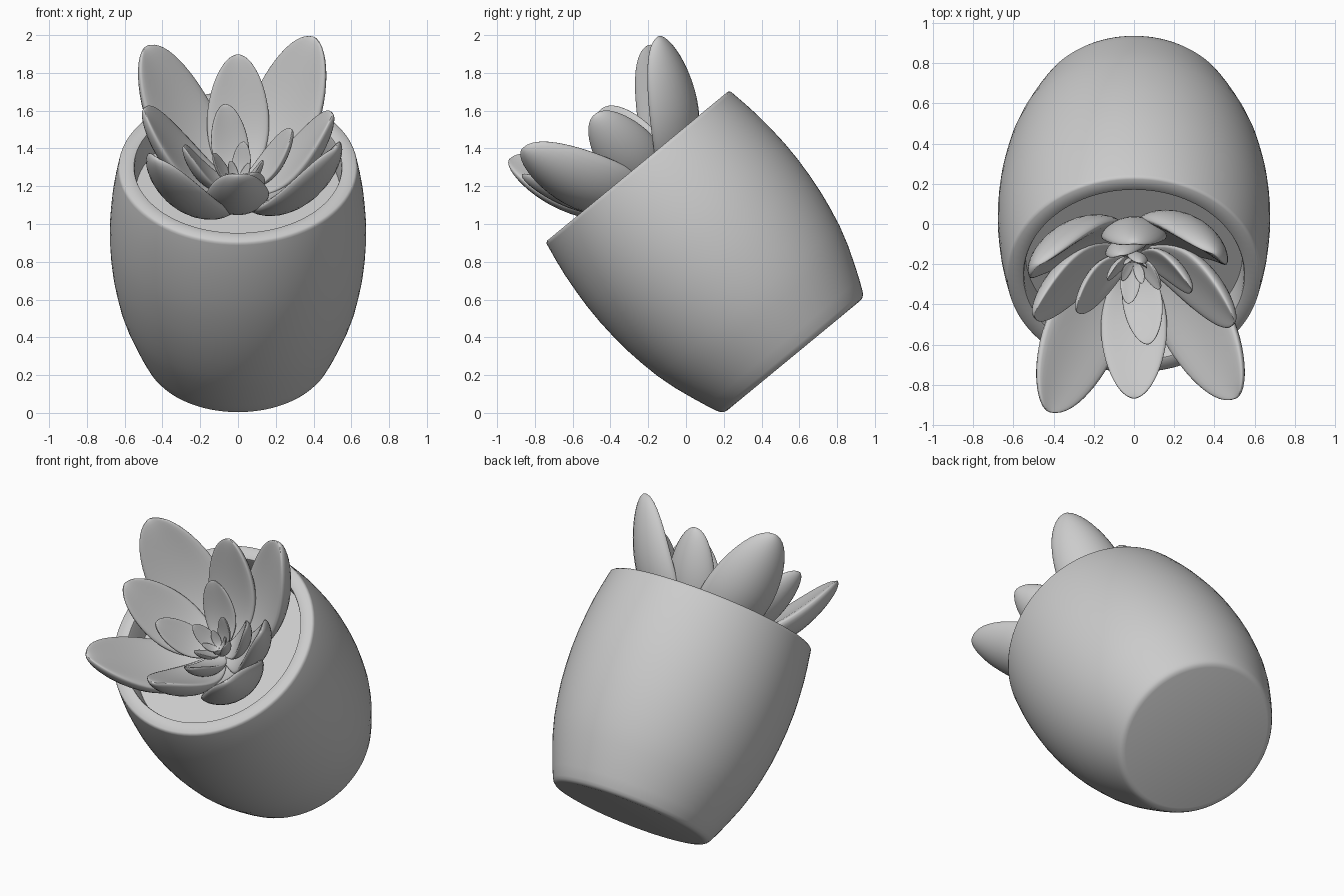
import bpy, bmesh, math
from mathutils import Matrix, Vector

if "Cube" in bpy.data.objects:
    bpy.data.objects.remove(bpy.data.objects["Cube"])

# One plain grey for everything
grey = bpy.data.materials.new("plain grey")
grey.diffuse_color = (0.6, 0.6, 0.6, 1)
grey.use_nodes = True
grey.node_tree.nodes["Principled BSDF"].inputs["Base Color"].default_value = grey.diffuse_color

# The whole model leans forward about the x axis, pivoting at the pot base centre
TILT = Matrix.Translation((0, 0.57, 0.303)) @ Matrix.Rotation(math.radians(39.5), 4, 'X')


def finish(bm, name, angle):
    bmesh.ops.recalc_face_normals(bm, faces=bm.faces)
    bm.transform(TILT)
    me = bpy.data.meshes.new(name)
    bm.to_mesh(me)
    bm.free()
    me.materials.append(grey)
    ob = bpy.data.objects.new(name, me)
    bpy.context.collection.objects.link(ob)
    bpy.ops.object.select_all(action='DESELECT')
    ob.select_set(True)
    bpy.context.view_layer.objects.active = ob
    bpy.ops.object.shade_smooth_by_angle(angle=math.radians(angle))
    return ob


def skin(bm, rings, cap_start=True, cap_end=True):
    """Join closed rings of points with quads and cap the ends."""
    vs = [[bm.verts.new(p) for p in ring] for ring in rings]
    n = len(vs[0])
    for a, b in zip(vs, vs[1:]):
        for i in range(n):
            j = (i + 1) % n
            bm.faces.new((a[i], a[j], b[j], b[i]))
    if cap_start:
        bm.faces.new(vs[0][::-1])
    if cap_end:
        bm.faces.new(vs[-1])


def lathe(name, profile, seg=96):
    bm = bmesh.new()
    rings = [[(r * math.cos(2 * math.pi * i / seg), r * math.sin(2 * math.pi * i / seg), h)
              for i in range(seg)] for r, h in profile]
    skin(bm, rings)
    return finish(bm, name, 40)


# Barrel-shaped pot with a thick rim and an inner wall
lathe("pot", [(0.455, 0), (0.474, 0.004), (0.487, 0.014), (0.498, 0.03), (0.525, 0.09),
              (0.557, 0.17), (0.594, 0.27), (0.625, 0.376), (0.646, 0.48), (0.662, 0.58),
              (0.672, 0.68), (0.678, 0.79), (0.678, 0.9), (0.672, 1.0), (0.663, 1.1),
              (0.650, 1.19), (0.634, 1.28), (0.631, 1.292), (0.621, 1.30), (0.56, 1.30),
              (0.551, 1.296), (0.547, 1.285), (0.54, 1.11)])

# Soil disc inside the pot
lathe("soil", [(0.545, 1.10), (0.545, 1.13)])

CENTRE = 1.205  # height of the rosette centre along the pot axis


def leaf(name, azimuth, radial, rise, n=22, seg=28):
    """Fleshy leaf sagging out from the rosette centre, curling up to its tip."""
    length = math.hypot(radial, rise)
    half = 0.245 * length
    start = -0.10 * length

    def mid(t):
        return Vector((radial * t ** 0.85, 0, rise * t ** 2.1 + start * (1 - t)))

    rings = []
    for k in range(n + 1):
        t = math.sin(k / n * math.pi / 2) * 0.9995
        if t > 0.6:
            w = half * math.sqrt(1 - ((t - 0.6) / 0.4) ** 2)
        else:
            w = half * (0.25 + 0.75 * math.sin(math.pi / 2 * t / 0.6))
        d = (mid(t + 0.01) - mid(t - 0.01 if t > 0.01 else t)).normalized()
        up = Vector((-d.z, 0, d.x))
        ring = []
        for i in range(seg):
            a = 2 * math.pi * i / seg
            c, s = math.cos(a), math.sin(a)
            off = w * ((0.24 if s > 0 else 0.40) * s + 0.22 * c * c)
            ring.append(mid(t) + Vector((0, w * c, 0)) + up * off)
        rings.append(ring)
    bm = bmesh.new()
    skin(bm, rings)
    bm.transform(Matrix.Translation((0, 0, CENTRE)) @ Matrix.Rotation(math.radians(azimuth), 4, 'Z'))
    return finish(bm, name, 80)


# Outer leaves: four long diagonal ones, and shorter ones between them
for i, az in enumerate((52, 138, 229, 322)):
    leaf(f"long_leaf_{i + 1}", az, 0.655, 0.555)
for i, az in enumerate((0, 90, 175, 270)):
    leaf(f"outer_leaf_{i + 1}", az, 0.50, 0.45)

# Inner rings get smaller and twist towards the centre
for ring, (turn, radial, rise) in {"middle": (14, 0.295, 0.285),
                                   "inner": (-13, 0.135, 0.155),
                                   "heart": (35, 0.075, 0.08)}.items():
    for i in range(4):
        leaf(f"{ring}_leaf_{i + 1}", turn + 90 * i, radial, rise)
